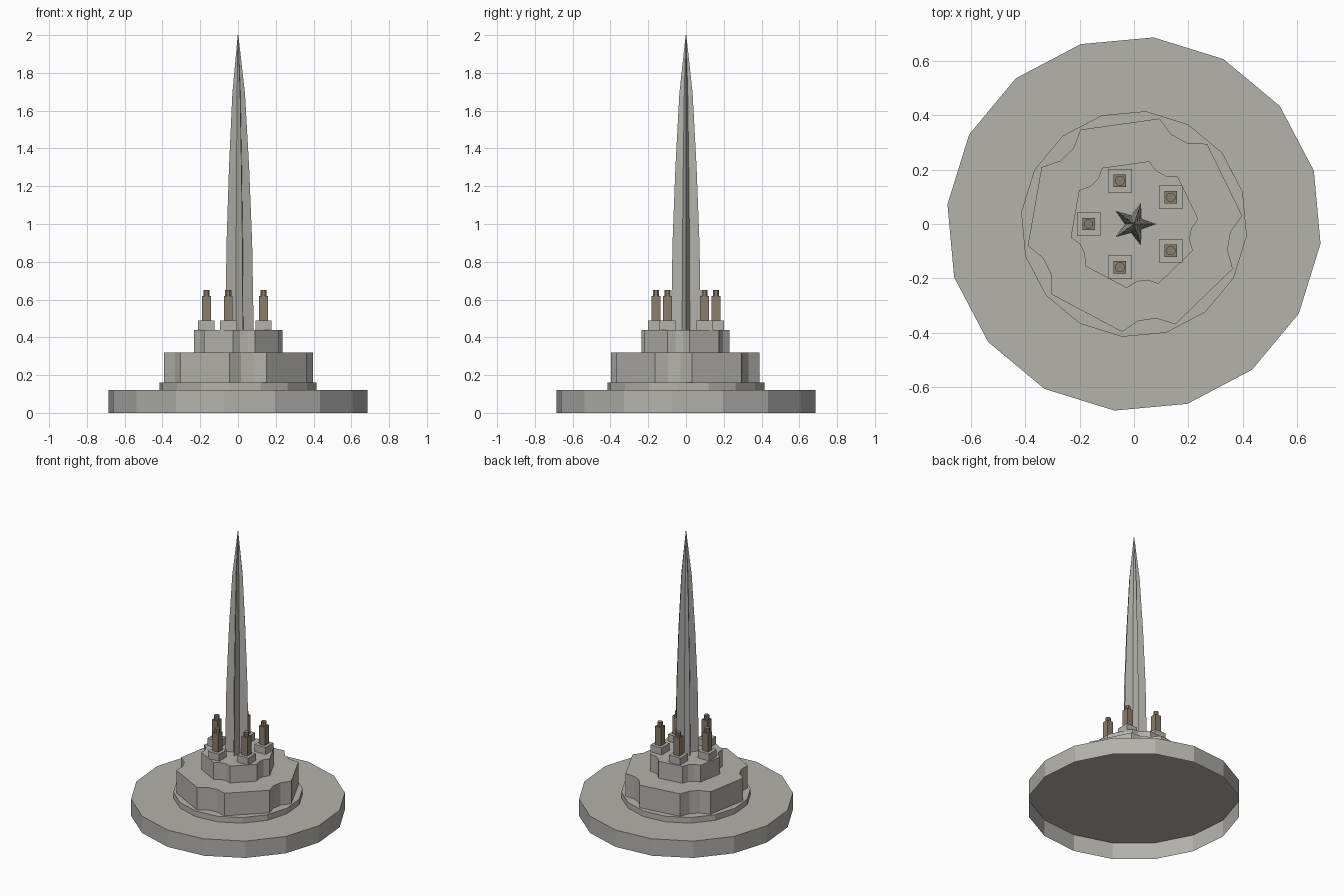
import bpy, bmesh
from math import sin, cos, radians

if "Cube" in bpy.data.objects:
    bpy.data.objects.remove(bpy.data.objects["Cube"])


def material(name, rgb):
    m = bpy.data.materials.new(name)
    m.diffuse_color = (*rgb, 1)
    m.use_nodes = True
    m.node_tree.nodes["Principled BSDF"].inputs["Base Color"].default_value = m.diffuse_color
    return m


STONE = material("stone", (0.46, 0.445, 0.41))
BRONZE = material("bronze", (0.26, 0.21, 0.15))


def polar(r, deg, cx=0, cy=0):
    return (cx + r * cos(radians(deg)), cy + r * sin(radians(deg)))


def ring(r, n, phase=0, cx=0, cy=0):
    return [polar(r, phase + 360 * i / n, cx, cy) for i in range(n)]


def loft(bm, layers):
    # stacked outlines with side walls and a top cap, open underneath
    rows = [[bm.verts.new((x, y, z)) for x, y in pts] for pts, z in layers]
    n = len(rows[0])
    for a, b in zip(rows, rows[1:]):
        for i in range(n):
            j = (i + 1) % n
            bm.faces.new((a[i], a[j], b[j], b[i]))
    bm.faces.new(rows[-1])


def make(name, lofts, mat=STONE):
    bm = bmesh.new()
    for layers in lofts:
        loft(bm, layers)
    me = bpy.data.meshes.new(name)
    bm.to_mesh(me)
    bm.free()
    me.materials.append(mat)
    ob = bpy.data.objects.new(name, me)
    bpy.context.collection.objects.link(ob)


def block(pts, z0, z1):
    return [(pts, z0), (pts, z1)]


# round plaza and step
make("plaza", [block(ring(0.69, 16, -6), 0, 0.12)])
make("step", [block(ring(0.417, 16, -6), 0.12, 0.16)])


# five-sided tiers, each corner scooped by a shallow concave arc
def scalloped_tier(name, s, z0, z1):
    arc = [(-14.4, 0.399), (-5.4, 0.357), (5.4, 0.357), (14.4, 0.399)]
    outline = [polar(r * s, -10 + 72 * i + a) for i in range(5) for a, r in arc]
    make(name, [block(outline, z0, z1)])


scalloped_tier("lower_tier", 1.0, 0.16, 0.32)
scalloped_tier("upper_tier", 0.595, 0.32, 0.44)


# star-section spire, curving in to a fine tip
def star(r):
    return [p for pair in zip(ring(r, 5), ring(r * 0.42, 5, 36)) for p in pair]


make("spire", [[(star(r), z) for z, r in
                [(0.44, 0.083), (0.9, 0.075), (1.3, 0.059), (1.69, 0.037), (2.0, 0.002)]]])

# five pedestals with simple bronze figures
for i, (x, y) in enumerate(ring(0.167, 5, 36)):
    make(f"pedestal_{i + 1}", [block(ring(0.0615, 4, 45, x, y), 0.44, 0.49)])
    make(f"figure_{i + 1}", [block(ring(0.0325, 4, 45, x, y), 0.49, 0.62),
                             block(ring(0.018, 8, 22.5, x, y), 0.62, 0.65)], BRONZE)
